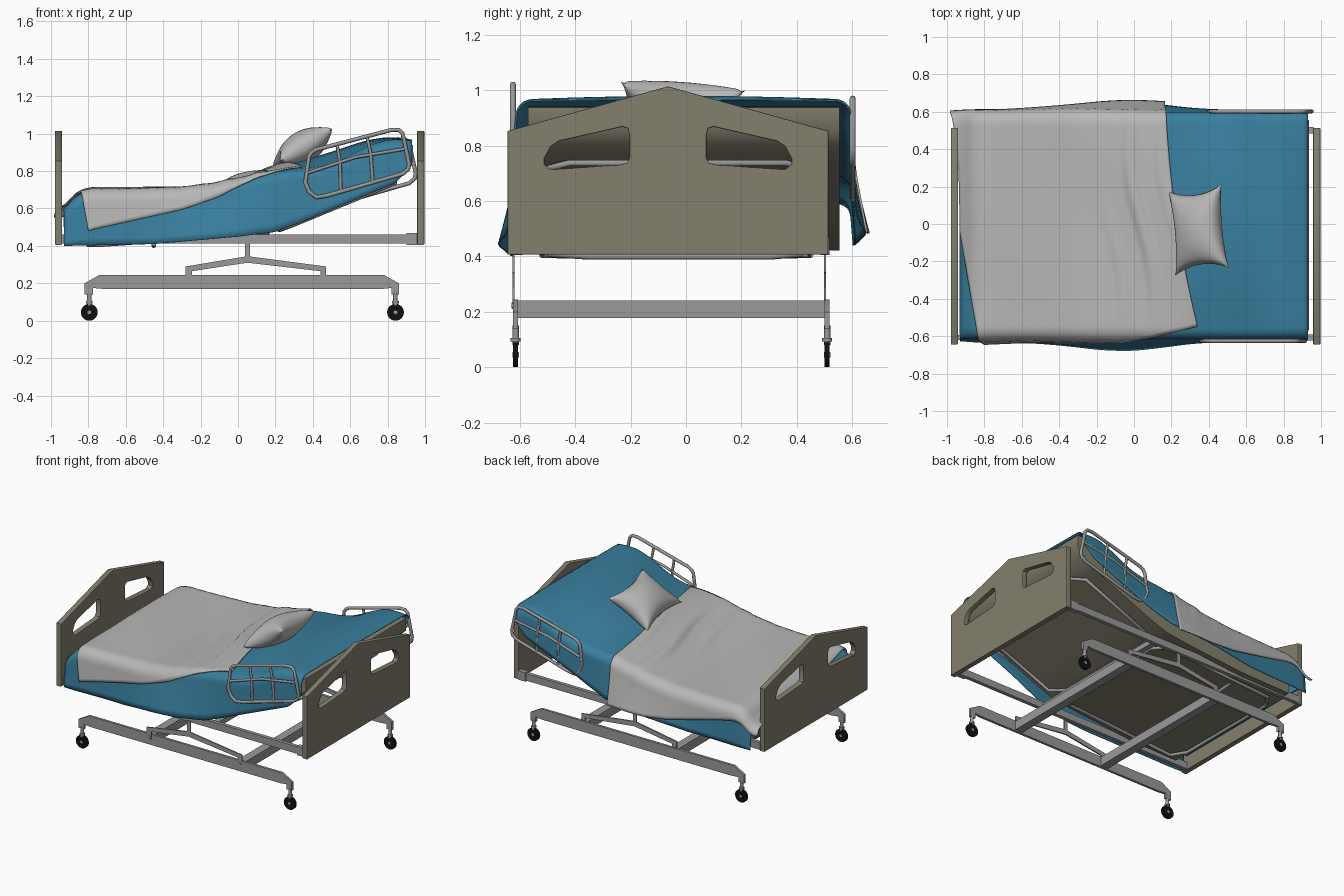
import bpy, bmesh, math
from mathutils import Matrix, Vector

if "Cube" in bpy.data.objects:
    bpy.data.objects.remove(bpy.data.objects["Cube"])


def material(name, rgb):
    m = bpy.data.materials.new(name)
    m.use_nodes = True
    m.diffuse_color = (*rgb, 1)
    m.node_tree.nodes["Principled BSDF"].inputs["Base Color"].default_value = (*rgb, 1)
    return m


OLIVE = material("olive panel", (0.23, 0.215, 0.155))
TEAL = material("teal sheet", (0.04, 0.21, 0.34))
GREY = material("pale grey cloth", (0.48, 0.475, 0.47))
METAL = material("grey metal", (0.32, 0.32, 0.32))
BLACK = material("black rubber", (0.005, 0.005, 0.005))


def activate(ob, angle):
    bpy.ops.object.select_all(action="DESELECT")
    ob.select_set(True)
    bpy.context.view_layer.objects.active = ob
    if ob.type == "CURVE":
        bpy.ops.object.convert(target="MESH")
        ob = bpy.context.object
    bpy.ops.object.shade_smooth_by_angle(angle=math.radians(angle))
    return ob


def finish(name, bm, mat, angle=35, thick=0):
    bmesh.ops.recalc_face_normals(bm, faces=bm.faces)
    me = bpy.data.meshes.new(name)
    bm.to_mesh(me)
    bm.free()
    me.materials.append(mat)
    ob = bpy.data.objects.new(name, me)
    bpy.context.collection.objects.link(ob)
    if thick:
        mod = ob.modifiers.new("thickness", "SOLIDIFY")
        mod.thickness = thick
        mod.offset = 0
    return activate(ob, angle)


def box(name, lo, hi, mat=METAL):
    bm = bmesh.new()
    lo, hi = Vector(lo), Vector(hi)
    bmesh.ops.create_cube(bm, size=1, matrix=Matrix.Translation((lo + hi) / 2) @ Matrix.Diagonal((*(hi - lo), 1)))
    return finish(name, bm, mat)


def plate(name, pts, y, thick, mat=METAL):
    """Outline in x and z, extruded along y."""
    bm = bmesh.new()
    face = bm.faces.new([bm.verts.new((x, y - thick / 2, z)) for x, z in pts])
    new = bmesh.ops.extrude_face_region(bm, geom=[face])["geom"]
    bmesh.ops.translate(bm, verts=[v for v in new if isinstance(v, bmesh.types.BMVert)], vec=(0, thick, 0))
    return finish(name, bm, mat)


def disc(name, centre, radius, depth, mat):
    """Cylinder with its axis along y."""
    bm = bmesh.new()
    bmesh.ops.create_cone(bm, cap_ends=True, segments=24, radius1=radius, radius2=radius, depth=depth,
                          matrix=Matrix.Translation(centre) @ Matrix.Rotation(math.pi / 2, 4, "X"))
    return finish(name, bm, mat)


def tube(name, pts, radius, cyclic=False):
    cu = bpy.data.curves.new(name, "CURVE")
    cu.dimensions = "3D"
    cu.bevel_depth, cu.bevel_resolution, cu.use_fill_caps = radius, 2, True
    sp = cu.splines.new("POLY")
    sp.points.add(len(pts) - 1)
    for p, co in zip(sp.points, pts):
        p.co = (*co, 1)
    sp.use_cyclic_u = cyclic
    cu.materials.append(METAL)
    ob = bpy.data.objects.new(name, cu)
    bpy.context.collection.objects.link(ob)
    return activate(ob, 50)


def loft(name, rows, mat, closed=False, caps=(), thick=0, angle=50):
    bm = bmesh.new()
    vs = [[bm.verts.new(p) for p in row] for row in rows]
    n = len(rows[0])
    for a, b in zip(vs, vs[1:]):
        for j in range(n if closed else n - 1):
            k = (j + 1) % n
            bm.faces.new((a[j], a[k], b[k], b[j]))
    for c in caps:
        bm.faces.new(vs[c])
    return finish(name, bm, mat, angle, thick)


def interp(knots, x):
    if x <= knots[0][0]:
        return knots[0][1]
    for (x0, z0), (x1, z1) in zip(knots, knots[1:]):
        if x <= x1:
            return z0 + (z1 - z0) * (x - x0) / (x1 - x0)
    return knots[-1][1]


TOP = [(-0.93, 0.58), (-0.9, 0.635), (-0.86, 0.67), (-0.8, 0.693), (-0.3, 0.695), (-0.1, 0.72), (0.1, 0.775),
       (0.3, 0.84), (0.5, 0.90), (0.68, 0.96), (0.8, 0.98), (0.93, 0.965)]
BOTTOM = [(-0.93, 0.40), (-0.45, 0.41), (0, 0.45), (0.2, 0.475), (0.35, 0.53), (0.6, 0.635), (0.84, 0.735),
          (0.93, 0.83)]
HALF, ROUND = 0.605, 0.06
FLAT = HALF - ROUND
ARC = ROUND * math.pi / 2


def bed_top(x):
    return (interp(TOP, x - 0.03) + interp(TOP, x) + interp(TOP, x + 0.03)) / 3


def crown(x):
    """How far the long edges sag below the middle."""
    return 0.06 * math.exp(-((x - 0.5) / 0.25) ** 2)


def drape(x, d, off=0):
    """Point on the bedding at distance d across it from the middle."""
    a = abs(d)
    t = bed_top(x) - crown(x) * min(1, a / FLAT) ** 2
    if a < FLAT:
        y, z = a, t + off
    elif a < FLAT + ARC:
        th = (a - FLAT) / ROUND
        y, z = FLAT + (ROUND + off) * math.sin(th), t - ROUND + (ROUND + off) * math.cos(th)
    else:
        drop = a - FLAT - ARC
        y = HALF + off + drop * (0.08 + 0.2 * math.exp(-((x + 0.1) / 0.3) ** 2))
        z = t - ROUND - drop
    return (x, math.copysign(y, d) - 0.008, z)


def steps(a, b, n):
    return [a + (b - a) * i / n for i in range(n + 1)]


# Head and foot boards with two openings each
MID = -0.065
outline = [(-0.64, 0.41), (0.51, 0.41), (0.51, 0.85), (MID, 1.01), (-0.64, 0.85)]
hole = [(-0.515, 0.73), (-0.515, 0.755), (-0.49, 0.80), (-0.46, 0.82), (-0.23, 0.872), (-0.207, 0.865),
        (-0.2, 0.84), (-0.2, 0.755), (-0.21, 0.735), (-0.24, 0.727), (-0.49, 0.71)]
for name, cx in (("foot_board", -0.96), ("head_board", 0.977)):
    cu = bpy.data.curves.new(name, "CURVE")
    cu.dimensions, cu.fill_mode = "2D", "BOTH"
    cu.extrude, cu.bevel_depth, cu.bevel_resolution = 0.015, 0.004, 1
    for loop in (outline, hole, [(2 * MID - y, z) for y, z in hole]):
        sp = cu.splines.new("POLY")
        sp.points.add(len(loop) - 1)
        for p, (y, z) in zip(sp.points, loop):
            p.co = (y, z, 0, 1)
        sp.use_cyclic_u = True
    cu.materials.append(OLIVE)
    ob = bpy.data.objects.new(name, cu)
    bpy.context.collection.objects.link(ob)
    ob.matrix_world = Matrix(((0, 0, 1, cx), (1, 0, 0, 0), (0, 1, 0, 0), (0, 0, 0, 1)))
    activate(ob, 30)

# Mattress
rows = []
for x in steps(-0.83, 0.935, 40):
    t, b = bed_top(x) - 0.025 - crown(x), interp(BOTTOM, x) + 0.02
    rows.append([(x, -0.57, b), (x, 0.555, b), (x, 0.555, t), (x, -0.57, t)])
loft("mattress", rows, OLIVE, closed=True, caps=(0, -1))

# Fitted sheet, open below and at the head, hanging lower on the right side
rows = []
for x in steps(-0.93, 0.93, 70):
    end = FLAT + ARC + max(0.02, bed_top(x) - crown(x) - interp(BOTTOM, x) - ROUND)
    back = max(FLAT + ARC + 0.02, end - 0.04)
    rows.append([drape(x, d) for d in
                 steps(-end, -FLAT - ARC, 6)[:-1] + steps(-FLAT - ARC, -FLAT, 6) +
                 steps(-FLAT, FLAT, 12)[1:-1] + steps(FLAT, FLAT + ARC, 6) + steps(FLAT + ARC, back, 6)[1:]])
loft("sheet", rows, TEAL, thick=0.006)
box("sheet_foot_fold", (-0.933, -0.59, 0.5), (-0.925, 0.55, 0.565), TEAL)

# Skewed blanket with soft folds
rows = []
for u in steps(0, 1, 90):
    row = []
    for v in steps(0, 1, 70):
        x0 = max(-0.8 - 0.24 * v, -0.93) - 0.055 * v ** 8
        x1 = 0.165 + 0.175 * (1 - v) ** 2
        x = x0 + (x1 - x0) * u
        front, back = -0.79 + 0.25 * u, 0.61 + 0.27 * u
        d = front + (back - front) * v
        fold = max(0, math.sin(36 * x + 3 * d + 1.5 * math.sin(5 * d))) * math.exp(-((x - 0.02) / 0.16) ** 2)
        fold *= max(0, 1 - (d / 0.7) ** 2)
        row.append(drape(x, d, 0.014 + 0.018 * fold + 0.004 * math.sin(7 * x + 6 * d)))
    rows.append(row)
loft("blanket", rows, GREY, thick=0.008, angle=80)

# Pillow with pinched corners, leaning towards the head
bm = bmesh.new()
bmesh.ops.create_grid(bm, x_segments=24, y_segments=24, size=1)
low = bmesh.ops.duplicate(bm, geom=bm.verts[:] + bm.edges[:] + bm.faces[:])["geom"]
low = {v for v in low if isinstance(v, bmesh.types.BMVert)}
for v in bm.verts:
    p, q = v.co.x, v.co.y
    h = 0.088 * (max(0, 1 - p * p) * max(0, 1 - q * q)) ** 0.45
    v.co = (0.17 * p * (1 - 0.2 * (1 - q * q)), 0.225 * q * (1 - 0.17 * (1 - p * p)), -h if v in low else h)
bmesh.ops.remove_doubles(bm, verts=bm.verts, dist=0.0005)
bmesh.ops.transform(bm, verts=bm.verts, matrix=Matrix.Translation((0.345, -0.03, 0.925)) @
                    Matrix.Rotation(math.radians(-4), 4, "X") @ Matrix.Rotation(0.09, 4, "Z") @
                    Matrix.Rotation(math.radians(-32), 4, "Y"))
finish("pillow", bm, GREY, 70)

# Raised side rails by the head
rail = [(0.36, 0.74), (0.38, 0.88), (0.395, 0.90), (0.42, 0.915), (0.82, 1.02), (0.86, 1.02), (0.88, 1.0),
        (0.915, 0.84), (0.91, 0.81), (0.88, 0.785), (0.48, 0.67), (0.42, 0.66), (0.38, 0.69)]
bars = [((0.37, 0.79), (0.63, 0.875), (0.9, 0.92)), ((0.53, 0.94), (0.545, 0.85), (0.55, 0.69)),
        ((0.69, 0.985), (0.71, 0.89), (0.72, 0.74))]
for side, y, dx, dz in (("right", -0.625, 0, 0), ("left", 0.602, 0.035, -0.05)):
    tube(side + "_rail_hoop", [(x + dx, y, z + dz) for x, z in rail], 0.011, True)
    for i, bar in enumerate(bars):
        tube(f"{side}_rail_bar_{i}", [(x + dx, y, z + dz) for x, z in bar], 0.009)

# Tube frames under the mattress, bent with it
for name, a, b in (("foot_platform_tube", -0.8, 0.16), ("head_platform_tube", 0.22, 0.84)):
    loop = [(a, -0.42), (a, 0.36), (a + 0.06, 0.45), (b - 0.06, 0.45), (b, 0.36), (b, -0.42),
            (b - 0.06, -0.52), (a + 0.06, -0.52)]
    tube(name, [(x, y, interp(BOTTOM, x) + 0.002) for x, y in loop], 0.012, True)
tube("platform_cross_tube", [(-0.45, -0.5, 0.41), (-0.45, -0.35, 0.4), (-0.45, 0.3, 0.4), (-0.45, 0.42, 0.41)], 0.012)

# Undercarriage, repeated on both sides
lower = [(-0.82, 0.14), (-0.82, 0.2), (-0.74, 0.245), (0.78, 0.245), (0.86, 0.2), (0.86, 0.14), (0.82, 0.14),
         (0.82, 0.175), (0.77, 0.17), (-0.72, 0.17), (-0.775, 0.175), (-0.775, 0.14)]
link = [(-0.28, 0.21), (-0.28, 0.29), (0.05, 0.345), (0.47, 0.29), (0.47, 0.21), (0.44, 0.21), (0.44, 0.265),
        (0.05, 0.31), (-0.245, 0.265), (-0.245, 0.21)]
for side, y, inward in (("right", -0.615, 1), ("left", 0.51, -1)):
    plate(side + "_lower_rail", lower, y, 0.018)
    plate(side + "_lift_link", link, y - 0.008, 0.009)
    box(side + "_lift_post", (0.037, y - 0.012, 0.32), (0.063, y - 0.004, 0.42))
    for end, x in (("foot", -0.262), ("head", 0.455)):
        disc(f"{side}_{end}_pivot_bolt", (x, y - 0.008, 0.222), 0.011, 0.014, METAL)
    yu = y + inward * 0.008
    box(side + "_upper_rail", (-0.945, yu - 0.013, 0.412), (0.96, yu + 0.013, 0.462))
    box(side + "_rail_bracket", (0.9, yu - 0.017, 0.405), (0.96, yu + 0.017, 0.468))
    for end, x in (("foot", -0.795), ("head", 0.842)):
        name = f"{side}_{end}_caster"
        disc(name + "_wheel", (x, y, 0.045), 0.045, 0.018, BLACK)
        disc(name + "_hub", (x, y, 0.045), 0.01, 0.022, METAL)
        tube(name + "_stem", [(x, y, 0.08), (x, y, 0.15)], 0.012)
        tube(name + "_collar", [(x, y, 0.092), (x, y, 0.105)], 0.018)

# Cross beams
for name, x in (("foot_cross_beam", -0.262), ("head_cross_beam", 0.455)):
    box(name, (x - 0.03, -0.61, 0.178), (x + 0.03, 0.505, 0.24))
box("upper_cross_beam", (0.22, -0.6, 0.42), (0.26, 0.5, 0.455))
